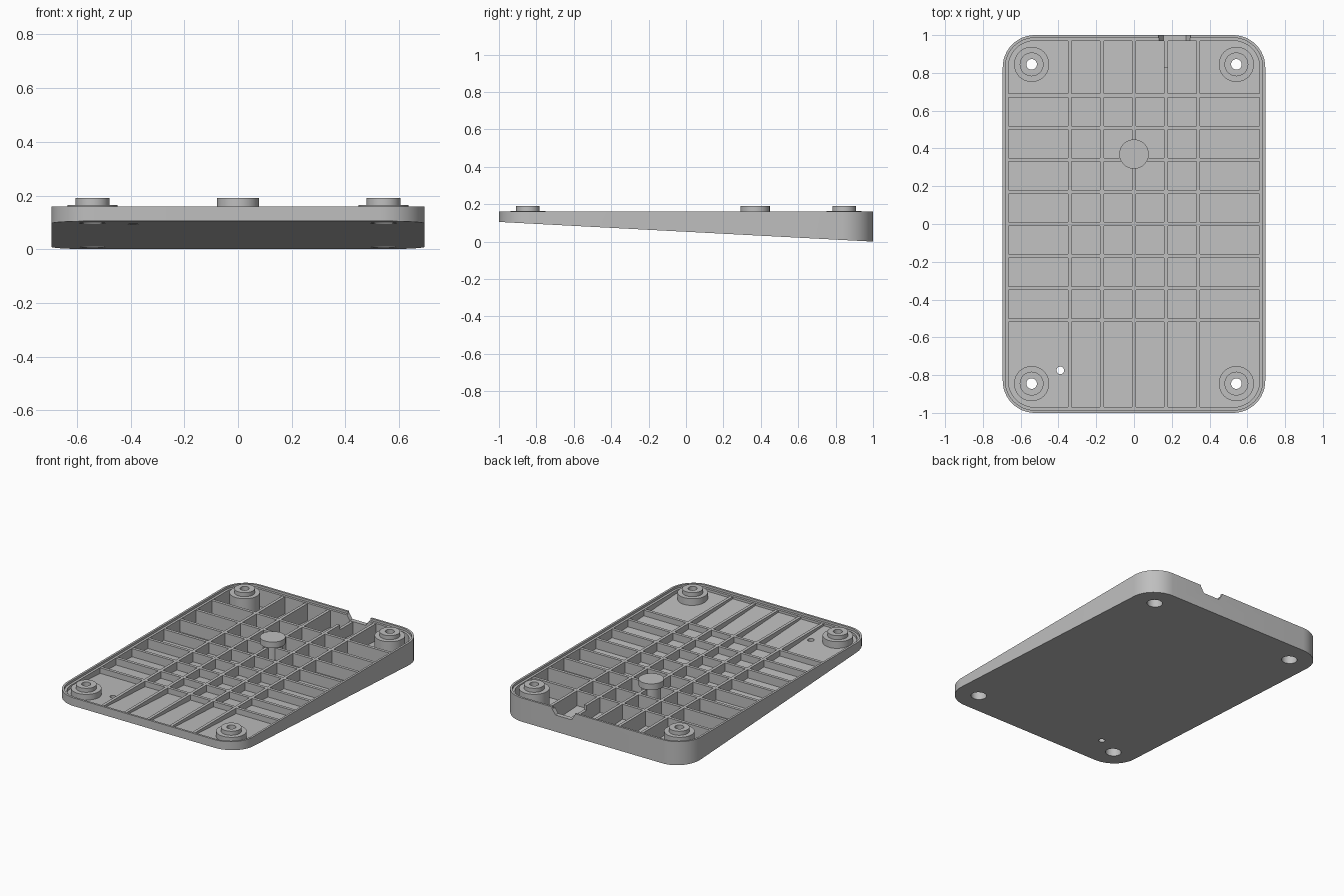
import bpy, bmesh, math

cube = bpy.data.objects.get("Cube")
if cube:
    bpy.data.objects.remove(cube, do_unlink=True)

HALF_X, HALF_Y, RADIUS = 0.695, 1.0, 0.17
TOP, LEDGE, RIB_TOP, FLOOR = 0.16, 0.145, 0.143, 0.026
BOSS_X, BOSS_Y, BORE = 0.542, 0.845, 0.048

grey = bpy.data.materials.new("plastic_grey")
grey.use_nodes = True
colour = (0.52, 0.52, 0.52, 1)
grey.diffuse_color = colour
grey.node_tree.nodes["Principled BSDF"].inputs["Base Color"].default_value = colour


def underside(y):
    """Height of the sloping underside."""
    return 0.0525 * (1 - y)


def finish(name, bm):
    bmesh.ops.remove_doubles(bm, verts=bm.verts, dist=1e-5)
    bmesh.ops.recalc_face_normals(bm, faces=bm.faces)
    mesh = bpy.data.meshes.new(name)
    bm.to_mesh(mesh)
    bm.free()
    mesh.materials.append(grey)
    obj = bpy.data.objects.new(name, mesh)
    bpy.context.collection.objects.link(obj)
    return obj


def smooth(obj):
    bpy.ops.object.select_all(action='DESELECT')
    obj.select_set(True)
    bpy.context.view_layer.objects.active = obj
    bpy.ops.object.shade_smooth_by_angle(angle=math.radians(30))


def bridge(bm, a, b):
    for i in range(len(a)):
        j = (i + 1) % len(a)
        bm.faces.new((a[i], a[j], b[j], b[i]))


def rounded_ring(bm, inset, height):
    """Rounded rectangle loop; height is a function of y."""
    r = RADIUS - inset
    ring = []
    for k, (sx, sy) in enumerate(((1, 1), (-1, 1), (-1, -1), (1, -1))):
        for s in range(13):
            a = math.pi / 2 * (k + s / 12)
            x = sx * (HALF_X - RADIUS) + r * math.cos(a)
            y = sy * (HALF_Y - RADIUS) + r * math.sin(a)
            ring.append(bm.verts.new((x, y, height(y))))
    return ring


def prism(bm, outline, start, end, axis):
    """Extrude an outline of (u, z) points along x or y."""
    def loop(d):
        return [bm.verts.new((d, u, z) if axis == 'x' else (u, d, z)) for u, z in outline]
    a, b = loop(start), loop(end)
    bridge(bm, a, b)
    bm.faces.new(a)
    bm.faces.new(b)


def lathe(name, profile, x, y):
    """Spin a closed (radius, z) profile about a vertical axis."""
    bm = bmesh.new()
    loop = [bm.verts.new((x + r, y, z)) for r, z in profile]
    edges = [bm.edges.new((loop[i - 1], loop[i])) for i in range(len(loop))]
    bmesh.ops.spin(bm, geom=loop + edges, cent=(x, y, 0), axis=(0, 0, 1),
                   angle=2 * math.pi, steps=48)
    bmesh.ops.remove_doubles(bm, verts=bm.verts, dist=1e-5)
    bmesh.ops.dissolve_degenerate(bm, dist=1e-5, edges=bm.edges)
    obj = finish(name, bm)
    smooth(obj)
    return obj


def add_cylinder(bm, x, y, r, z0, z1):
    loops = [[bm.verts.new((x + r * math.cos(a), y + r * math.sin(a), z))
              for a in (2 * math.pi * i / 48 for i in range(48))] for z in (z0, z1)]
    bridge(bm, *loops)
    bm.faces.new(loops[0])
    bm.faces.new(loops[1])


# Wedge-shaped tray with a stepped lip
bm = bmesh.new()
rings = [rounded_ring(bm, inset, h) for inset, h in (
    (0, underside),
    (0, lambda y: TOP),
    (0.014, lambda y: TOP),
    (0.014, lambda y: LEDGE),
    (0.03, lambda y: LEDGE),
    (0.03, lambda y: underside(y) + FLOOR))]
for a, b in zip(rings, rings[1:]):
    bridge(bm, a, b)
bm.faces.new(rings[0])
bm.faces.new(rings[-1])
tray = finish("tray", bm)

# Screw bores, small drain hole and cable notch
corners = [(sx * BOSS_X, sy * BOSS_Y) for sx in (-1, 1) for sy in (-1, 1)]
bm = bmesh.new()
for x, y in corners:
    add_cylinder(bm, x, y, BORE, -0.1, 0.142)
add_cylinder(bm, -0.39, -0.775, 0.02, -0.1, 0.3)
prism(bm, [(0.13, 0.2), (0.13, 0.15), (0.155, 0.112), (0.275, 0.112),
           (0.30, 0.15), (0.30, 0.2)], 0.94, 1.1, 'y')
cutter = finish("tray_cutter", bm)
cutter.hide_render = True
mod = tray.modifiers.new("cuts", 'BOOLEAN')
mod.operation = 'DIFFERENCE'
mod.solver = 'EXACT'
mod.object = cutter
bpy.context.view_layer.objects.active = tray
bpy.ops.object.modifier_apply(modifier=mod.name)
bpy.data.objects.remove(cutter, do_unlink=True)
smooth(tray)

# Lengthwise ribs, one lowered at the back for the cable
RIB = 0.01
END = HALF_Y - 0.025
bm = bmesh.new()
for i in range(-2, 3):
    x = 0.17 * i
    outline = [(-END, underside(-END) + 0.012), (END, underside(END) + 0.012)]
    if i == 1:
        outline += [(END, 0.11), (0.83, 0.11), (0.83, RIB_TOP)]
    else:
        outline.append((END, RIB_TOP))
    outline.append((-END, RIB_TOP))
    prism(bm, outline, x - RIB, x + RIB, 'x')
finish("lengthwise_ribs", bm)

# Crosswise ribs
bm = bmesh.new()
for i in range(-3, 5):
    y = 0.17 * i
    side, low = HALF_X - 0.025, underside(y) + 0.012
    prism(bm, [(-side, low), (side, low), (side, RIB_TOP), (-side, RIB_TOP)],
          y - RIB, y + RIB, 'y')
finish("crosswise_ribs", bm)

# Stepped screw bosses with counterbores
for x, y in corners:
    low = underside(y) + 0.012
    name = ("back" if y > 0 else "front") + ("_left" if x > 0 else "_right") + "_boss"
    lathe(name, [(BORE, low), (0.093, low), (0.093, 0.164), (0.063, 0.164),
                 (0.063, 0.191), (0.028, 0.191), (0.028, 0.15), (BORE, 0.15)], x, y)

# Centre support post with a wider cap
low = underside(0.37) + 0.012
lathe("support_post", [(0, low), (0.06, low), (0.06, 0.15), (0.078, 0.15),
                       (0.078, 0.191), (0, 0.191)], 0, 0.37)
